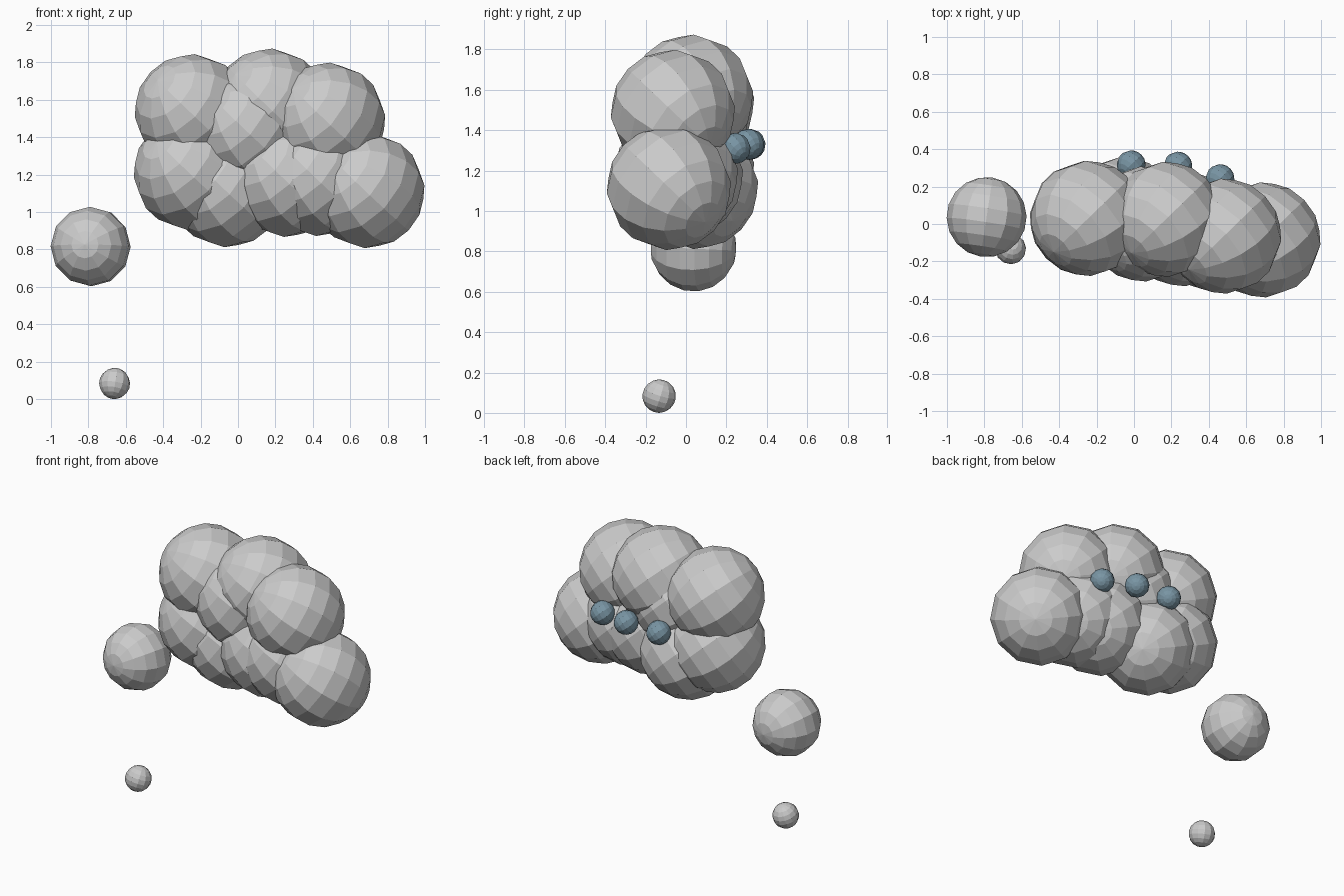
import bpy
from mathutils import Vector

if "Cube" in bpy.data.objects:
    bpy.data.objects.remove(bpy.data.objects["Cube"])

# Flat-shaded low-poly ball whose pole points along the given direction
def ball(name, centre, radius, pole, roll=0.0, mat=None):
    bpy.ops.mesh.primitive_uv_sphere_add(segments=12, ring_count=9, radius=radius)
    ob = bpy.context.object
    ob.name = name
    ob.rotation_euler = Vector(pole).to_track_quat('Z', 'Y').to_euler()
    ob.rotation_euler.rotate_axis('Z', roll)
    ob.location = centre
    if mat:
        ob.data.materials.append(mat)
    return ob

blue = bpy.data.materials.new("slate_blue")
blue.diffuse_color = (0.19, 0.30, 0.37, 1)
blue.use_nodes = True
blue.node_tree.nodes["Principled BSDF"].inputs["Base Color"].default_value = blue.diffuse_color

# Cloud puffs, all the same size and tilt
puffs = [
    (-0.245, 0.03, 1.535), (0.17, 0.025, 1.565), (0.48, -0.065, 1.49),
    (-0.25, 0.03, 1.21), (-0.06, 0.05, 1.12), (0.26, -0.025, 1.175),
    (0.43, -0.05, 1.18), (0.69, -0.085, 1.115), (0.05, 0.0, 1.44),
]
for i, c in enumerate(puffs):
    ball(f"cloud_puff_{i + 1}", c, 0.309, (0.6, 0.58, -0.55))

# Two trailing bubbles
ball("trail_bubble_large", (-0.788, 0.037, 0.815), 0.214, (-0.15, -0.98, 0.05))
ball("trail_bubble_small", (-0.66, -0.133, 0.083), 0.083, (-0.15, -0.3, -0.94))

# Three dots on the back of the cloud
for i, c in enumerate([(-0.015, 0.317, 1.33), (0.235, 0.31, 1.33), (0.46, 0.243, 1.31)]):
    ball(f"dot_{i + 1}", c, 0.077, (0.6, 0.58, -0.55), mat=blue)
